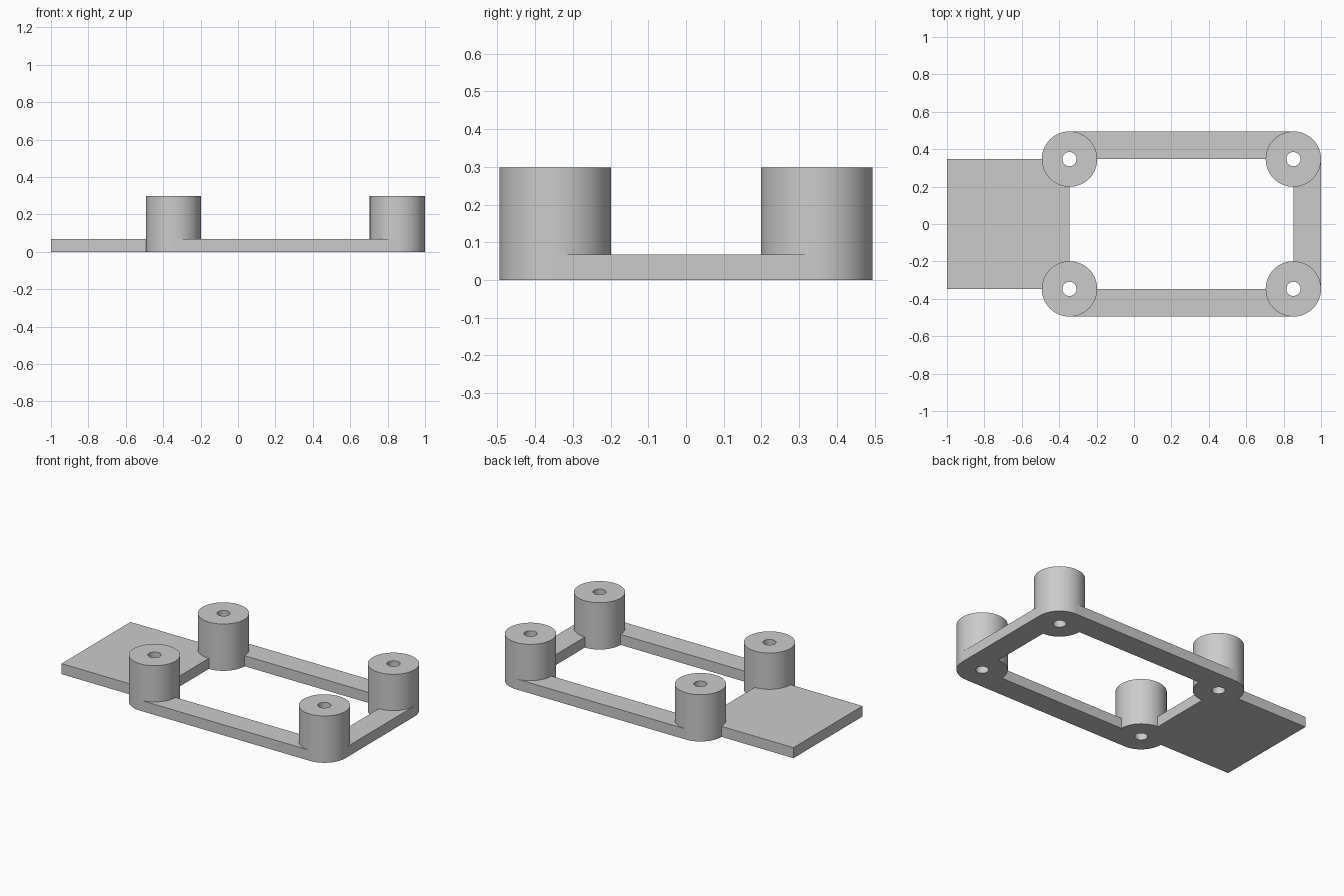
import bpy, bmesh
from math import sin, cos, pi, radians
from mathutils import Vector

cube = bpy.data.objects.get("Cube")
if cube:
    bpy.data.objects.remove(cube, do_unlink=True)

LEFT_X, RIGHT_X, POST_Y = -0.345, 0.852, 0.347
POST_R, HOLE_R = 0.148, 0.038
FLAT_H, POST_H = 0.067, 0.298
SEGMENTS = 64

grey = bpy.data.materials.new("light_grey")
grey.use_nodes = True
colour = (0.6, 0.6, 0.6, 1)
grey.diffuse_color = colour
grey.node_tree.nodes["Principled BSDF"].inputs["Base Color"].default_value = colour


def finish(name, bm, smooth=True):
    bmesh.ops.recalc_face_normals(bm, faces=bm.faces)
    mesh = bpy.data.meshes.new(name)
    bm.to_mesh(mesh)
    bm.free()
    mesh.materials.append(grey)
    obj = bpy.data.objects.new(name, mesh)
    bpy.context.collection.objects.link(obj)
    if smooth:
        bpy.ops.object.select_all(action="DESELECT")
        obj.select_set(True)
        bpy.context.view_layer.objects.active = obj
        bpy.ops.object.shade_smooth_by_angle(angle=radians(30))
    return obj


def slab(name, corners, notched):
    """Flat slab with a quarter-round screw hole notch at the listed corners."""
    outline = []
    for i, corner in enumerate(corners):
        c = Vector(corner)
        if i not in notched:
            outline.append(c)
            continue
        back = (Vector(corners[i - 1]) - c).normalized()
        ahead = (Vector(corners[(i + 1) % len(corners)]) - c).normalized()
        steps = SEGMENTS // 4
        for k in range(steps + 1):
            a = pi / 2 * k / steps
            outline.append(c + HOLE_R * (back * cos(a) + ahead * sin(a)))
    bm = bmesh.new()
    face = bm.faces.new([bm.verts.new((p.x, p.y, 0)) for p in outline])
    top = bmesh.ops.extrude_face_region(bm, geom=[face])["geom"]
    bmesh.ops.translate(bm, vec=(0, 0, FLAT_H),
                        verts=[v for v in top if isinstance(v, bmesh.types.BMVert)])
    return finish(name, bm)


def post(name, x, y):
    """Round standoff with a through hole, spun from its wall section."""
    bm = bmesh.new()
    section = [(HOLE_R, 0), (POST_R, 0), (POST_R, POST_H), (HOLE_R, POST_H)]
    rings = []
    for k in range(SEGMENTS):
        a = 2 * pi * k / SEGMENTS
        rings.append([bm.verts.new((x + r * cos(a), y + r * sin(a), z)) for r, z in section])
    for k, ring in enumerate(rings):
        following = rings[(k + 1) % SEGMENTS]
        for j in range(4):
            n = (j + 1) % 4
            bm.faces.new((ring[j], following[j], following[n], ring[n]))
    return finish(name, bm)


# Posts and long rails, front and back
for side, s in (("front", -1), ("back", 1)):
    post(side + "_right_post", LEFT_X, s * POST_Y)
    post(side + "_left_post", RIGHT_X, s * POST_Y)
    inner, outer = s * POST_Y, s * (POST_Y + POST_R)
    slab(side + "_rail", [(LEFT_X, inner), (RIGHT_X, inner),
                          (RIGHT_X, outer), (LEFT_X, outer)], (0, 1))

# Cross rail joining the posts at the end
slab("end_rail", [(RIGHT_X, -POST_Y), (RIGHT_X + POST_R, -POST_Y),
                  (RIGHT_X + POST_R, POST_Y), (RIGHT_X, POST_Y)], (0, 3))

# Flat tab reaching out from the other two posts
slab("tab_plate", [(-1, -POST_Y), (LEFT_X, -POST_Y),
                   (LEFT_X, POST_Y), (-1, POST_Y)], (1, 2))
